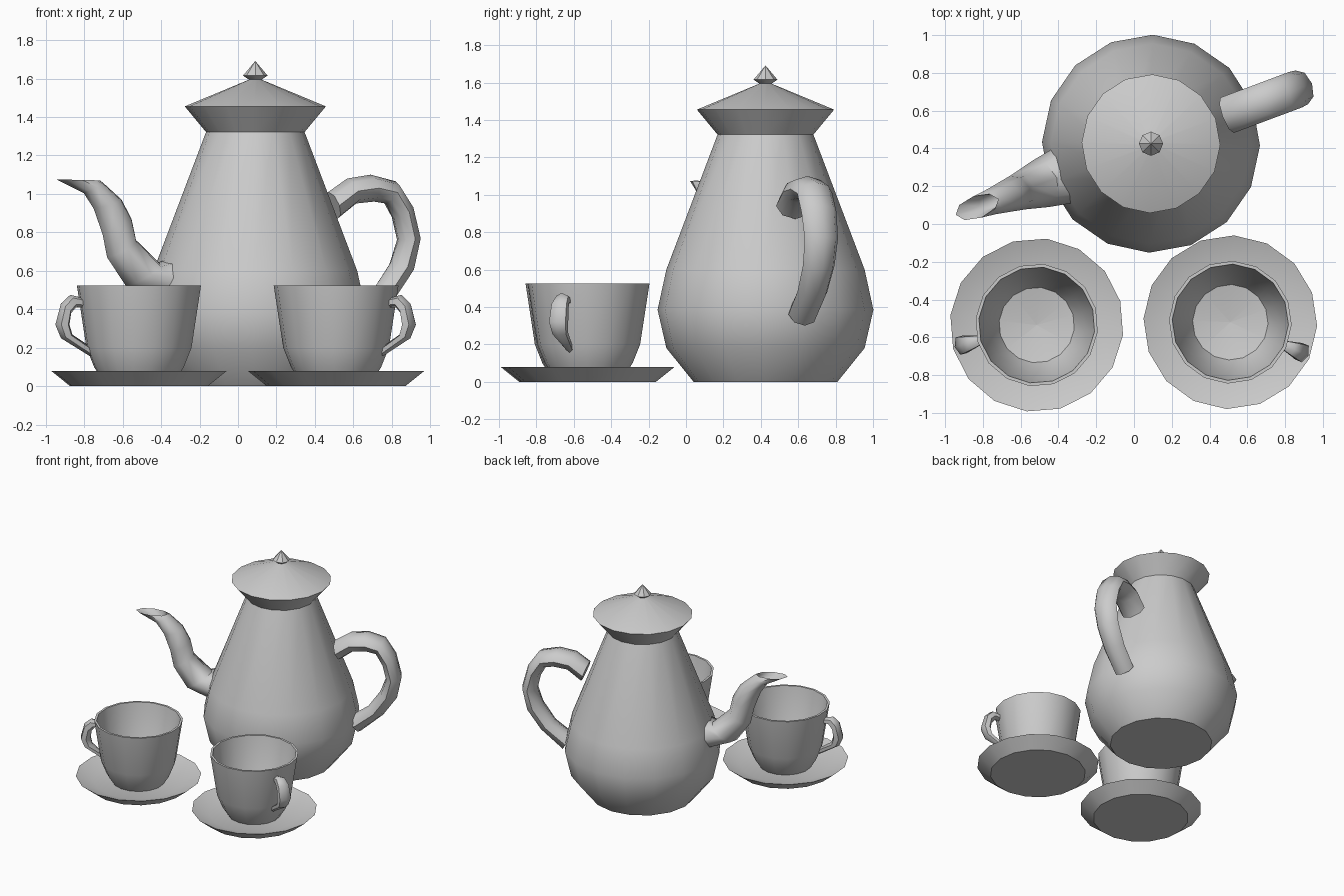
import bpy, bmesh, math
from mathutils import Vector, Matrix

cube = bpy.data.objects.get("Cube")
if cube:
    bpy.data.objects.remove(cube)

clay = bpy.data.materials.new("grey_clay")
clay.use_nodes = True
clay.diffuse_color = (0.6, 0.6, 0.6, 1)
clay.node_tree.nodes["Principled BSDF"].inputs["Base Color"].default_value = (0.6, 0.6, 0.6, 1)


def finish(name, bm, centre, turn, angle):
    """Turn the mesh about z, move it to its centre and shade it."""
    bmesh.ops.remove_doubles(bm, verts=bm.verts, dist=0.0005)
    bmesh.ops.recalc_face_normals(bm, faces=bm.faces)
    bm.transform(Matrix.Translation((*centre, 0)) @ Matrix.Rotation(math.radians(turn), 4, "Z"))
    mesh = bpy.data.meshes.new(name)
    bm.to_mesh(mesh)
    bm.free()
    mesh.materials.append(clay)
    obj = bpy.data.objects.new(name, mesh)
    bpy.context.collection.objects.link(obj)
    bpy.ops.object.select_all(action="DESELECT")
    bpy.context.view_layer.objects.active = obj
    obj.select_set(True)
    bpy.ops.object.shade_smooth_by_angle(angle=math.radians(angle))


def bridge(bm, rings):
    for a, b in zip(rings, rings[1:]):
        for i in range(len(a)):
            j = (i + 1) % len(a)
            bm.faces.new((a[i], a[j], b[j], b[i]))


def lathe(name, profile, centre, turn, sides=16, angle=30):
    """Revolve (radius, height) points; both ends are closed."""
    bm = bmesh.new()
    rings = []
    for r, z in profile:
        r = max(r, 0.001)
        rings.append([bm.verts.new((r * math.cos(t), r * math.sin(t), z))
                      for t in (math.tau * i / sides for i in range(sides))])
    bridge(bm, rings)
    bm.faces.new(rings[0])
    bm.faces.new(rings[-1])
    finish(name, bm, centre, turn, angle)


def tube(name, sections, centre, turn, sides=8, hollow=False):
    """Loft ovals, each given by its outer and inner (radius, height) and half width."""
    bm = bmesh.new()
    rings = []
    for r1, z1, r2, z2, half in sections:
        outer, inner = Vector((r1, 0, z1)), Vector((r2, 0, z2))
        mid, axis = (outer + inner) / 2, (outer - inner) / 2
        rings.append([bm.verts.new(mid + axis * math.cos(t) + Vector((0, half * math.sin(t), 0)))
                      for t in (math.tau * i / sides for i in range(sides))])
    bridge(bm, rings)
    bm.faces.new(rings[0])
    bm.faces.new(rings[-1])
    finish(name, bm, centre, turn, 55)


# Pot body, lid and knob
pot = (0.09, 0.425)
lathe("pot_body", [(0.385, 0), (0.53, 0.18), (0.577, 0.385), (0.53, 0.6), (0.255, 1.325)], pot, -1)
lathe("pot_lid", [(0.255, 1.32), (0.367, 1.455), (0.03, 1.595)], pot, -1)
lathe("lid_knob", [(0.035, 1.58), (0.03, 1.592), (0.064, 1.615), (0, 1.69)], pot, 0, 8)

# Pot handle
tube("pot_handle", [
    (0.405, 1.01, 0.455, 0.87, 0.1), (0.51, 1.08, 0.56, 0.95, 0.1),
    (0.64, 1.1, 0.66, 0.96, 0.1), (0.78, 1.065, 0.725, 0.95, 0.1),
    (0.865, 0.94, 0.77, 0.87, 0.1), (0.91, 0.77, 0.795, 0.76, 0.095),
    (0.875, 0.6, 0.75, 0.64, 0.09), (0.77, 0.45, 0.66, 0.51, 0.085),
    (0.6, 0.3, 0.53, 0.42, 0.08)], pot, 20.5)

# Spout with a level pouring mouth that dips inside
tube("pot_spout", [
    (0.4, 0.4, 0.4, 0.68, 0.15), (0.56, 0.46, 0.47, 0.67, 0.15),
    (0.715, 0.52, 0.53, 0.64, 0.13), (0.82, 0.67, 0.66, 0.76, 0.1),
    (0.845, 0.79, 0.685, 0.87, 0.095), (0.895, 0.925, 0.74, 0.97, 0.085),
    (0.95, 1.005, 0.845, 1.06, 0.07), (1.1, 1.075, 0.86, 1.07, 0.06),
    (0.97, 1.02, 0.86, 1.055, 0.045), (0.86, 0.94, 0.78, 0.96, 0.04)], pot, 200)

# Two cups on saucers: centre, polygon turn, handle direction
for side, centre, turn, grip in (("right", (-0.515, -0.535), -6.6, 195),
                                 ("left", (0.51, -0.52), -2.5, -23)):
    lathe(side + "_saucer", [(0.36, 0), (0.46, 0.08), (0.33, 0.035), (0, 0.03)], centre, turn, 16, 35)
    lathe(side + "_cup", [
        (0.19, 0.03), (0.235, 0.1), (0.275, 0.2), (0.325, 0.525),
        (0.308, 0.525), (0.255, 0.21), (0.2, 0.1), (0, 0.06)], centre, turn, 16, 35)
    tube(side + "_cup_handle", [
        (0.305, 0.46, 0.3, 0.41, 0.025), (0.37, 0.475, 0.338, 0.41, 0.04),
        (0.42, 0.43, 0.365, 0.38, 0.05), (0.45, 0.32, 0.374, 0.32, 0.055),
        (0.42, 0.25, 0.358, 0.268, 0.045), (0.262, 0.155, 0.275, 0.215, 0.02)], centre, grip, 6)
